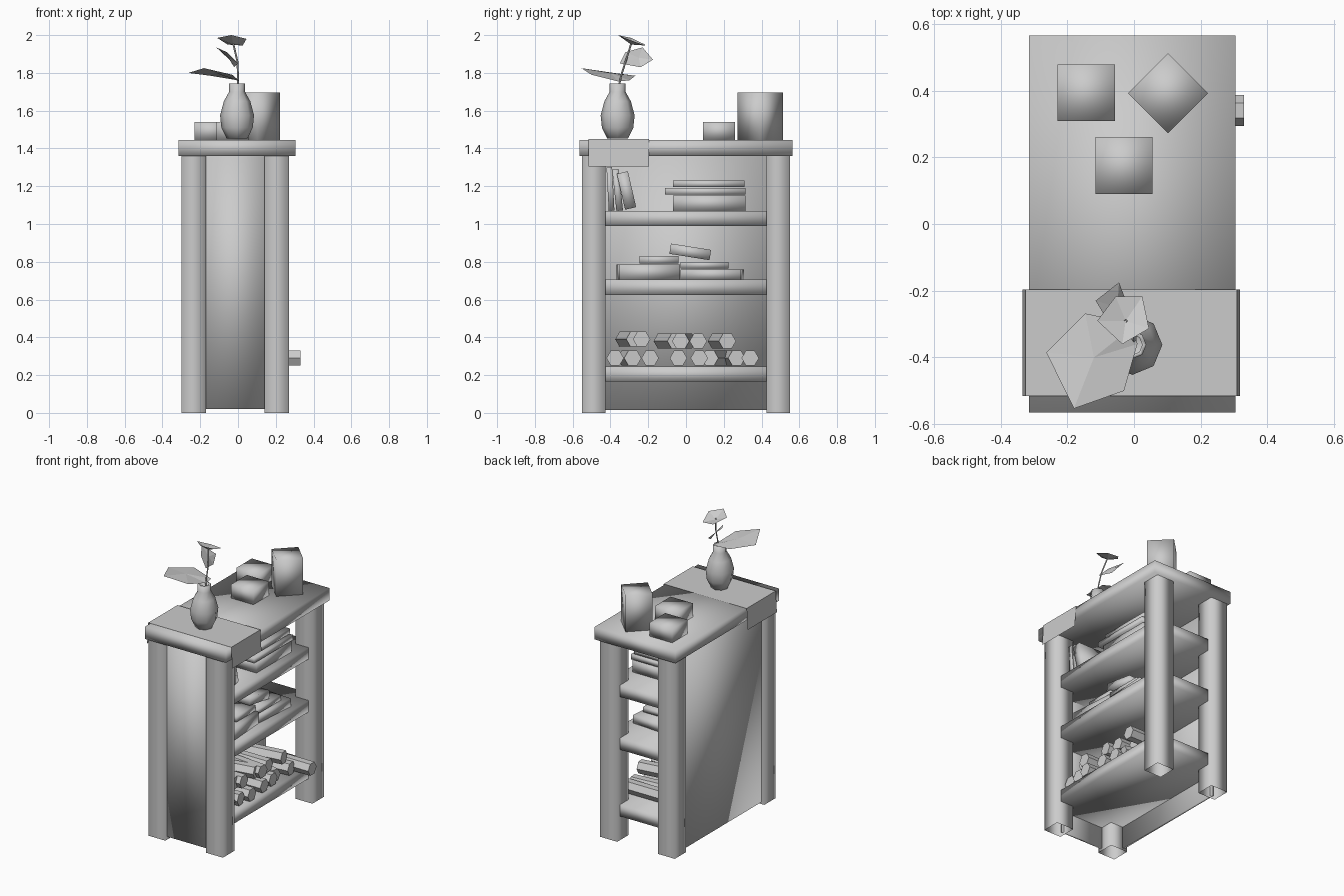
import bpy, bmesh, math
from mathutils import Vector, Matrix

cube = bpy.data.objects.get("Cube")
if cube:
    bpy.data.objects.remove(cube, do_unlink=True)

grey = bpy.data.materials.new("plain_grey")
grey.use_nodes = True
grey.diffuse_color = (0.6, 0.6, 0.6, 1)
grey.node_tree.nodes["Principled BSDF"].inputs["Base Color"].default_value = (0.6, 0.6, 0.6, 1)


def finish(name, bm, smooth=True):
    mesh = bpy.data.meshes.new(name)
    bmesh.ops.recalc_face_normals(bm, faces=bm.faces)
    for f in bm.faces:
        f.smooth = smooth
    bm.to_mesh(mesh)
    bm.free()
    mesh.materials.append(grey)
    obj = bpy.data.objects.new(name, mesh)
    bpy.context.collection.objects.link(obj)
    return obj


def box(name, xs, ys, zs, turn=0, tilt=0, open_ends=False):
    """Soft-shaded box from its ranges; turn is about z, tilt about x."""
    centre = Vector([sum(r) / 2 for r in (xs, ys, zs)])
    size = [r[1] - r[0] for r in (xs, ys, zs)]
    bm = bmesh.new()
    bmesh.ops.create_cube(bm, size=1)
    if open_ends:
        caps = [f for f in bm.faces if abs(f.normal.z) > 0.9]
        bmesh.ops.delete(bm, geom=caps, context='FACES_ONLY')
    spin = Matrix.Rotation(math.radians(turn), 4, 'Z') @ Matrix.Rotation(math.radians(tilt), 4, 'X')
    bm.transform(Matrix.Translation(centre) @ spin @ Matrix.Diagonal((*size, 1)))
    return finish(name, bm)


def sheet(name, points, centre=None):
    """Thin leaf; with a centre point it becomes a cupped fan."""
    bm = bmesh.new()
    ring = [bm.verts.new(p) for p in points]
    if centre:
        mid = bm.verts.new(centre)
        for i, v in enumerate(ring):
            bm.faces.new((v, ring[(i + 1) % len(ring)], mid))
    else:
        bm.faces.new(ring)
    return finish(name, bm, False)


# Frame: corner legs, closed front and side, three shelves, top board
for xs, side in (((-0.30, -0.17), "right"), ((0.14, 0.27), "left")):
    for ys, end in (((-0.55, -0.426), "front"), ((0.426, 0.55), "back")):
        box(f"{end}_{side}_leg", xs, ys, (0, 1.37), open_ends=True)
box("front_panel", (-0.18, 0.15), (-0.53, -0.515), (0.02, 1.37))
box("side_panel", (-0.28, -0.265), (-0.44, 0.44), (0.015, 1.37))
for name, z in (("bottom", 0.165), ("middle", 0.625), ("upper", 0.99)):
    box(f"{name}_shelf", (-0.27, 0.24), (-0.515, 0.52), (z, z + 0.08))
box("top_board", (-0.314, 0.304), (-0.565, 0.565), (1.36, 1.445))

# Cloth runner hanging over both long sides
bm = bmesh.new()
profile = [(-0.334, 1.305), (-0.325, 1.45), (0.309, 1.45), (0.317, 1.305)]
rows = [[bm.verts.new((x, y, z)) for x, z in profile] for y in (-0.515, -0.197)]
for i in range(3):
    bm.faces.new((rows[0][i], rows[0][i + 1], rows[1][i + 1], rows[1][i]))
finish("cloth_runner", bm, False)

# Boxes on the top
box("small_box_rear", (-0.229, -0.057), (0.308, 0.478), (1.445, 1.54))
box("small_box_middle", (-0.115, 0.055), (0.09, 0.26), (1.445, 1.54))
box("tall_box", (0.017, 0.187), (0.307, 0.477), (1.445, 1.695), turn=45)

# Vase turned from a profile
bm = bmesh.new()
outline = [(0, 1.452), (0.055, 1.452), (0.083, 1.51), (0.09, 1.575), (0.07, 1.65),
           (0.042, 1.70), (0.042, 1.745), (0.03, 1.745), (0.03, 1.70)]
chain = [bm.verts.new((r - 0.005, -0.362, z)) for r, z in outline]
edges = [bm.edges.new(pair) for pair in zip(chain, chain[1:])]
bmesh.ops.spin(bm, geom=chain + edges, cent=(-0.005, -0.362, 0), axis=(0, 0, 1),
               angle=math.tau, steps=8)
bmesh.ops.remove_doubles(bm, verts=bm.verts, dist=0.001)
finish("vase", bm)

# Plant: stem, leaves and a cupped flower
curve = bpy.data.curves.new("stem", 'CURVE')
curve.dimensions = '3D'
curve.bevel_depth = 0.005
curve.bevel_resolution = 0
path = [(0, -0.36, 1.70), (0, -0.345, 1.78), (-0.003, -0.32, 1.86), (-0.025, -0.29, 1.955)]
spline = curve.splines.new('POLY')
spline.points.add(len(path) - 1)
for point, co in zip(spline.points, path):
    point.co = (*co, 1)
curve.materials.append(grey)
bpy.context.collection.objects.link(bpy.data.objects.new("stem", curve))
sheet("large_leaf", [(-0.263, -0.385, 1.80), (-0.146, -0.268, 1.785), (0.005, -0.30, 1.76),
                     (0.01, -0.36, 1.755), (-0.03, -0.50, 1.79), (-0.18, -0.553, 1.825)],
      (-0.12, -0.40, 1.80))
sheet("small_leaf", [(-0.115, -0.23, 1.935), (-0.045, -0.175, 1.87), (-0.02, -0.24, 1.83),
                     (0, -0.35, 1.85), (-0.06, -0.32, 1.91)], (-0.05, -0.25, 1.88))
sheet("flower", [(-0.11, -0.29, 1.985), (-0.055, -0.217, 1.95), (0.025, -0.217, 1.945),
                 (0.045, -0.313, 1.98), (-0.035, -0.36, 2.0)], (-0.025, -0.29, 1.95))

# Books: x range, y range, z range, turn, tilt
books = [
    ((-0.07, 0.19), (-0.07, 0.315), (1.07, 1.15), 0, 0),
    ((-0.07, 0.20), (-0.11, 0.315), (1.155, 1.19), 0, 0),
    ((-0.06, 0.18), (-0.07, 0.31), (1.195, 1.23), 0, 0),
    ((-0.08, 0.18), (-0.415, -0.385), (1.07, 1.30), 0, 3),
    ((-0.08, 0.18), (-0.38, -0.345), (1.07, 1.29), 0, 6),
    ((-0.07, 0.19), (-0.345, -0.285), (1.08, 1.275), 0, 13),
    ((-0.06, 0.19), (-0.36, -0.04), (0.705, 0.785), 4, 0),
    ((-0.03, 0.16), (-0.245, -0.04), (0.79, 0.83), 0, 0),
    ((-0.06, 0.19), (-0.02, 0.30), (0.705, 0.76), -4, 0),
    ((-0.04, 0.17), (-0.03, 0.225), (0.765, 0.80), 0, 0),
    ((-0.03, 0.15), (-0.085, 0.13), (0.825, 0.88), 0, -9),
]
for i, book in enumerate(books):
    box(f"book_{i + 1}", *book)

# Rolled scrolls on the bottom shelf: y, z, near end x, turn
rolls = [(-0.375, 0.29, 0.21, 0), (-0.30, 0.29, 0.22, 5), (-0.19, 0.29, 0.24, 0),
         (-0.04, 0.29, 0.23, 0), (0.07, 0.29, 0.22, 0), (0.17, 0.29, 0.20, -12),
         (0.25, 0.29, 0.22, 5), (0.34, 0.29, 0.33, 0), (-0.30, 0.39, 0.18, 8),
         (-0.235, 0.39, 0.21, 0), (-0.09, 0.38, 0.18, 10), (-0.01, 0.38, 0.21, -5),
         (0.065, 0.38, 0.19, 0), (0.19, 0.38, 0.20, 8)]
for i, (y, z, end, turn) in enumerate(rolls):
    bm = bmesh.new()
    bmesh.ops.create_cone(bm, cap_ends=True, segments=6, radius1=0.046, radius2=0.046, depth=0.42)
    bm.transform(Matrix.Translation((end - 0.21, y, z))
                 @ Matrix.Rotation(math.radians(turn), 4, 'Z')
                 @ Matrix.Rotation(math.pi / 2, 4, 'Y'))
    finish(f"scroll_{i + 1}", bm, False)
